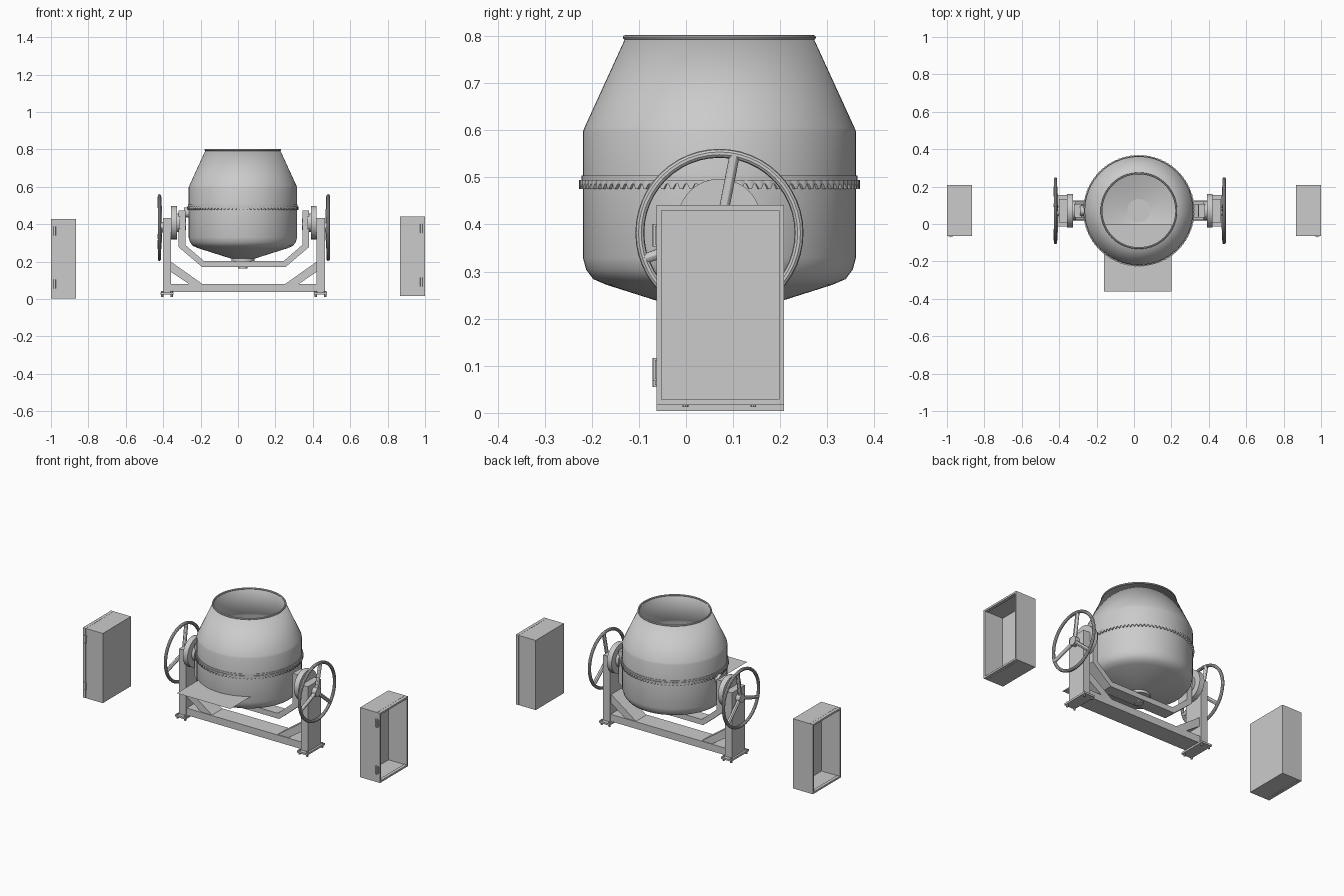
import bpy, bmesh
from math import sin, cos, pi, radians
from mathutils import Vector

if "Cube" in bpy.data.objects:
    bpy.data.objects.remove(bpy.data.objects["Cube"])

CX, CY = 0.031, 0.071      # frame centre
DX = 0.026                 # drum axis
AXLE = 0.40


def finish(name, bm, smooth=True):
    bmesh.ops.recalc_face_normals(bm, faces=bm.faces)
    me = bpy.data.meshes.new(name)
    bm.to_mesh(me)
    bm.free()
    ob = bpy.data.objects.new(name, me)
    bpy.context.collection.objects.link(ob)
    if smooth:
        bpy.ops.object.select_all(action='DESELECT')
        ob.select_set(True)
        bpy.context.view_layer.objects.active = ob
        bpy.ops.object.shade_smooth_by_angle(angle=radians(30))
    return ob


def box(name, x0, x1, y0, y1, z0, z1):
    return prism(name, [(x0, z0), (x1, z0), (x1, z1), (x0, z1)], y0, y1)


def prism(name, pts, y0, y1):
    """Extrude an x-z outline along y."""
    bm = bmesh.new()
    f = bm.faces.new([bm.verts.new((x, y0, z)) for x, z in pts])
    ex = bmesh.ops.extrude_face_region(bm, geom=[f])
    bmesh.ops.translate(bm, vec=(0, y1 - y0, 0),
                        verts=[v for v in ex['geom'] if isinstance(v, bmesh.types.BMVert)])
    return finish(name, bm, False)


def rod(name, a, b, r, n=24):
    a, b = Vector(a), Vector(b)
    bm = bmesh.new()
    bmesh.ops.create_cone(bm, cap_ends=True, segments=n, radius1=r, radius2=r, depth=(b - a).length)
    rot = (b - a).to_track_quat('Z', 'Y').to_matrix()
    bmesh.ops.rotate(bm, matrix=rot, verts=bm.verts)
    bmesh.ops.translate(bm, vec=(a + b) / 2, verts=bm.verts)
    return finish(name, bm)


def lathe(name, profile, n=64, closed=False):
    """Spin profile(i) -> [(r, z)] about the drum axis."""
    bm = bmesh.new()
    rings = []
    for i in range(n):
        a = 2 * pi * i / n
        rings.append([bm.verts.new((DX + r * cos(a), CY + r * sin(a), z)) for r, z in profile(i)])
    m = len(rings[0])
    for i in range(n):
        p, q = rings[i], rings[(i + 1) % n]
        for j in range(m if closed else m - 1):
            k = (j + 1) % m
            bm.faces.new((p[j], q[j], q[k], p[k]))
    return finish(name, bm)


def torus_x(name, x, y, z, R, r, n=48, m=10):
    bm = bmesh.new()
    v = [[bm.verts.new((x + r * sin(2 * pi * j / m),
                        y + (R + r * cos(2 * pi * j / m)) * cos(2 * pi * i / n),
                        z + (R + r * cos(2 * pi * j / m)) * sin(2 * pi * i / n)))
          for j in range(m)] for i in range(n)]
    for i in range(n):
        for j in range(m):
            i2, j2 = (i + 1) % n, (j + 1) % m
            bm.faces.new((v[i][j], v[i2][j], v[i2][j2], v[i][j2]))
    return finish(name, bm)


# Drum shell, open at the top
shell = [(0.02, 0.212), (0.06, 0.215), (0.24, 0.272), (0.268, 0.284), (0.283, 0.304),
         (0.29, 0.33), (0.29, 0.597), (0.286, 0.607), (0.2, 0.795)]
drum = lathe("drum", lambda i: shell)
sol = drum.modifiers.new("wall", 'SOLIDIFY')
sol.thickness = 0.005
sol.offset = -1
lip = [(0.2 + 0.005 * cos(t * pi / 4), 0.797 + 0.005 * sin(t * pi / 4)) for t in range(8)]
lathe("drum_lip", lambda i: lip, closed=True)
lathe("drum_band", lambda i: [(0.288, 0.494), (0.293, 0.494), (0.293, 0.504), (0.288, 0.504)], closed=True)

# Toothed ring around the drum
def teeth(i):
    zl, r = (0.475, 0.298) if i % 4 < 2 else (0.486, 0.296)
    return [(0.287, 0.494), (r, 0.494), (r, zl), (0.287, zl)]
lathe("ring_gear", teeth, 88 * 4, True)

# Bearing under the drum
rod("drum_bearing", (DX, CY, 0.2), (DX, CY, 0.222), 0.062, 32)
rod("drum_spindle", (DX, CY, 0.163), (DX, CY, 0.205), 0.026)

# Tilting yoke
half = [(0.348, 0.472), (0.348, 0.277), (0.222, 0.17)]
inner = [(0.212, 0.202), (0.313, 0.289), (0.313, 0.472)]
outline = ([(CX - x, z) for x, z in half] + [(CX + x, z) for x, z in half[::-1]]
           + [(CX + x, z) for x, z in inner[1:][::-1]] + [(CX + inner[0][0], inner[0][1])]
           + [(CX - x, z) for x, z in inner])
prism("yoke", outline, CY - 0.037, CY + 0.037)

# Drive pinion on the left arm
rod("drive_pinion", (CX - 0.32, CY, 0.462), (CX - 0.293, CY, 0.462), 0.027, 20)

# Bottom beam of the stand
box("base_beam", CX - 0.39, CX + 0.39, CY - 0.055, CY + 0.055, 0.037, 0.08)

for s, side in ((-1, "left"), (1, "right")):
    def X(d):
        return CX + s * d
    # Post, brace and foot
    box(side + "_post", X(0.388), X(0.433), CY - 0.062, CY + 0.062, 0.034, 0.432)
    prism(side + "_brace", [(X(0.39), 0.2), (X(0.218), 0.078), (X(0.29), 0.078), (X(0.39), 0.145)],
          CY - 0.05, CY + 0.05)
    box(side + "_foot", X(0.375), X(0.445), CY - 0.085, CY + 0.085, 0.025, 0.036)
    for dx in (0.385, 0.436):
        for dy in (-0.072, 0.072):
            rod(side + "_foot_bolt", (X(dx), CY + dy, 0.012), (X(dx), CY + dy, 0.042), 0.006, 8)
    # Tilt disc and axle
    rod(side + "_tilt_disc", (X(0.358), CY, 0.408), (X(0.39), CY, 0.408), 0.089, 48)
    rod(side + "_disc_hub", (X(0.34), CY, 0.408), (X(0.36), CY, 0.408), 0.05, 32)
    rod(side + "_axle", (X(0.31), CY, AXLE), (X(0.39), CY, AXLE), 0.03)
    # Hand wheel
    rod(side + "_wheel_hub", (X(0.43), CY, 0.382), (X(0.46), CY, 0.382), 0.026)
    torus_x(side + "_wheel_rim", X(0.451), CY, 0.382, 0.169, 0.0095)
    for a in (79, 199, 319):
        a = radians(a)
        rod(side + "_wheel_spoke", (X(0.446), CY, 0.382),
            (X(0.451), CY + 0.167 * cos(a), 0.382 + 0.167 * sin(a)), 0.011, 12)

# Flat tray plate in front of the drum
bm = bmesh.new()
bm.faces.new([bm.verts.new(p) for p in ((-0.16, -0.36, 0.367), (0.2, -0.36, 0.367),
                                        (0.2, -0.003, 0.367), (-0.16, -0.003, 0.367))])
finish("tray_plate", bm, False)

# Detached side covers, hollow and open outward
for s, side, z0 in ((-1, "left", 0.004), (1, "right", 0.017)):
    z1, t = z0 + 0.424, 0.006
    y0, y1 = -0.063, 0.208
    bi, bo = s * 0.866, s * 0.98
    box(side + "_cover_back", bi, bi + s * t, y0, y1, z0, z1)
    for part, a, b, x1, w in (("side", bi, bo, 0, t), ("rim", bo + s * 0.001, s * 1.0, 0, 0.011)):
        nm = side + "_cover_" + part
        box(nm + "_front", a, b, y0, y0 + w, z0, z1)
        box(nm + "_rear", a, b, y1 - w, y1, z0, z1)
        box(nm + "_bottom", a, b, y0, y1, z0, z0 + w)
        box(nm + "_top", a, b, y0, y1, z1 - w, z1)
    for h in (0.075, 0.36):
        rod(side + "_cover_hinge", (s * 0.98, y0 - 0.002, z0 + h - 0.024),
            (s * 0.98, y0 - 0.002, z0 + h + 0.024), 0.006, 12)
        box(side + "_hinge_leaf", s * 0.968, s * 0.992, y0 - 0.003, y0, z0 + h - 0.02, z0 + h + 0.02)
